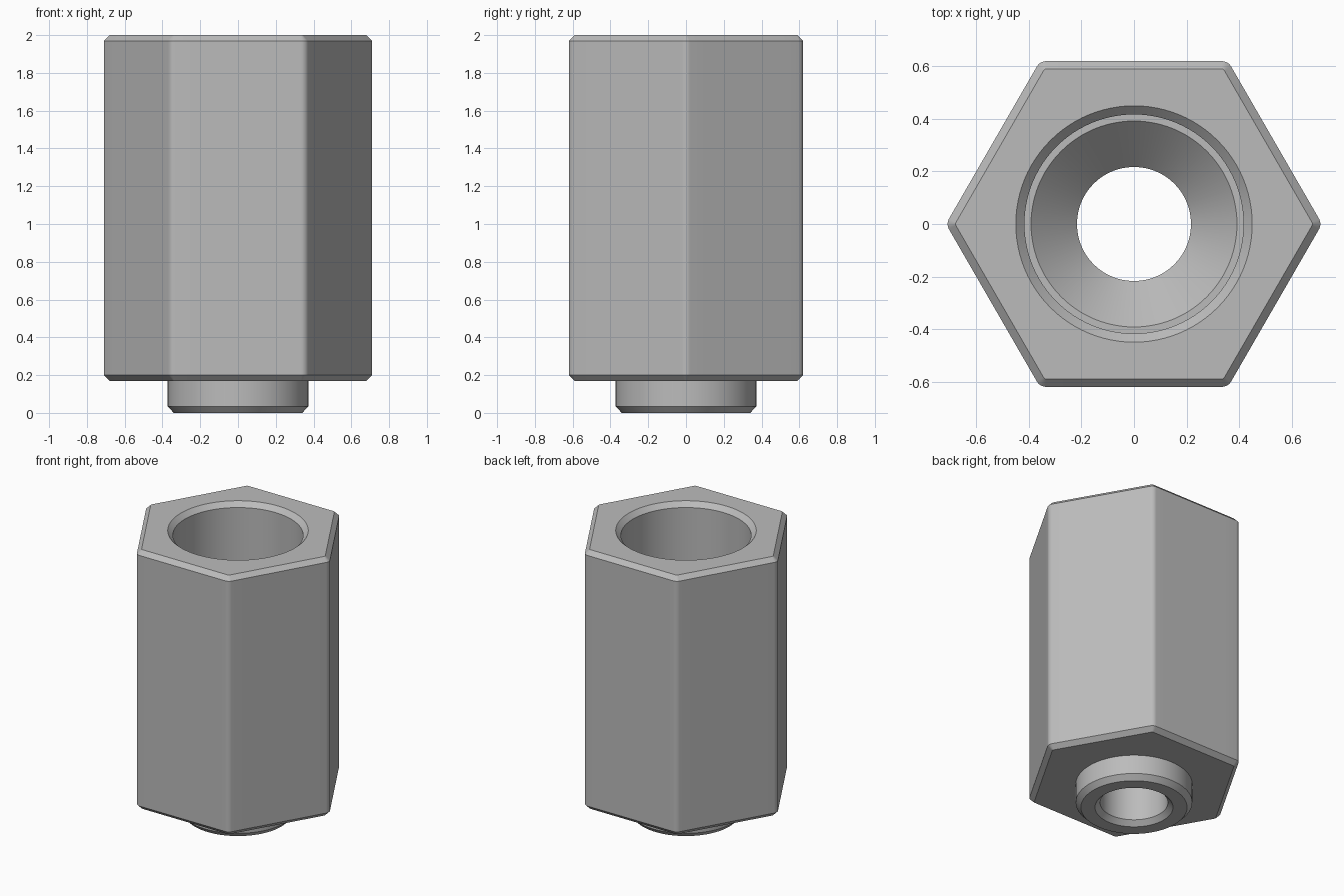
import bpy
import bmesh
from math import cos, sin, pi, radians

cube = bpy.data.objects.get("Cube")
if cube:
    bpy.data.objects.remove(cube, do_unlink=True)

ARC, FLAT = 8, 8            # steps per rounded corner and per flat side
COUNT = 6 * (ARC + FLAT)


def hex_ring(apothem, fillet, z):
    """Hexagon with rounded corners, corners on the x axis."""
    reach = (apothem - fillet) / cos(pi / 6)
    arcs = []
    for c in range(6):
        mid = c * pi / 3
        arcs.append([(reach * cos(mid) + fillet * cos(mid + a),
                      reach * sin(mid) + fillet * sin(mid + a))
                     for a in (pi / 3 * (i / ARC - 0.5) for i in range(ARC + 1))])
    points = []
    for c in range(6):
        points += arcs[c]
        (x0, y0), (x1, y1) = arcs[c][-1], arcs[(c + 1) % 6][0]
        points += [(x0 + (x1 - x0) * i / FLAT, y0 + (y1 - y0) * i / FLAT)
                   for i in range(1, FLAT)]
    return [(x, y, z) for x, y in points]


def round_ring(radius, z):
    """Circle whose points line up with those of the hexagon."""
    start = -ARC / 2
    return [(radius * cos(2 * pi * (i + start) / COUNT),
             radius * sin(2 * pi * (i + start) / COUNT), z) for i in range(COUNT)]


# Outside: chamfered spigot below a chamfered hexagonal body
outside = [
    round_ring(0.34, 0), round_ring(0.373, 0.035), round_ring(0.373, 0.17),
    hex_ring(0.59, 0.012, 0.17), hex_ring(0.62, 0.042, 0.2),
    hex_ring(0.62, 0.042, 1.97), hex_ring(0.59, 0.012, 2),
]

# Inside: chamfered wide bore, ledge, countersink, narrow through hole
inside = [
    round_ring(0.45, 2), round_ring(0.417, 1.967), round_ring(0.417, 0.6),
    round_ring(0.392, 0.6), round_ring(0.217, 0.425),
    round_ring(0.217, 0.033), round_ring(0.25, 0),
]

# Join all rings into one closed surface
bm = bmesh.new()
loops = [[bm.verts.new(p) for p in ring] for ring in outside + inside]
for k, low in enumerate(loops):
    high = loops[(k + 1) % len(loops)]
    for i in range(COUNT):
        j = (i + 1) % COUNT
        bm.faces.new((low[i], low[j], high[j], high[i]))
bmesh.ops.recalc_face_normals(bm, faces=bm.faces)
mesh = bpy.data.meshes.new("hex_standoff")
bm.to_mesh(mesh)
bm.free()

# Plain grey metal
grey = bpy.data.materials.new("grey metal")
grey.use_nodes = True
colour = (0.5, 0.5, 0.5, 1)
grey.diffuse_color = colour
grey.node_tree.nodes["Principled BSDF"].inputs["Base Color"].default_value = colour
mesh.materials.append(grey)

standoff = bpy.data.objects.new("hex_standoff", mesh)
bpy.context.collection.objects.link(standoff)
bpy.ops.object.select_all(action="DESELECT")
standoff.select_set(True)
bpy.context.view_layer.objects.active = standoff
bpy.ops.object.shade_smooth_by_angle(angle=radians(25))
